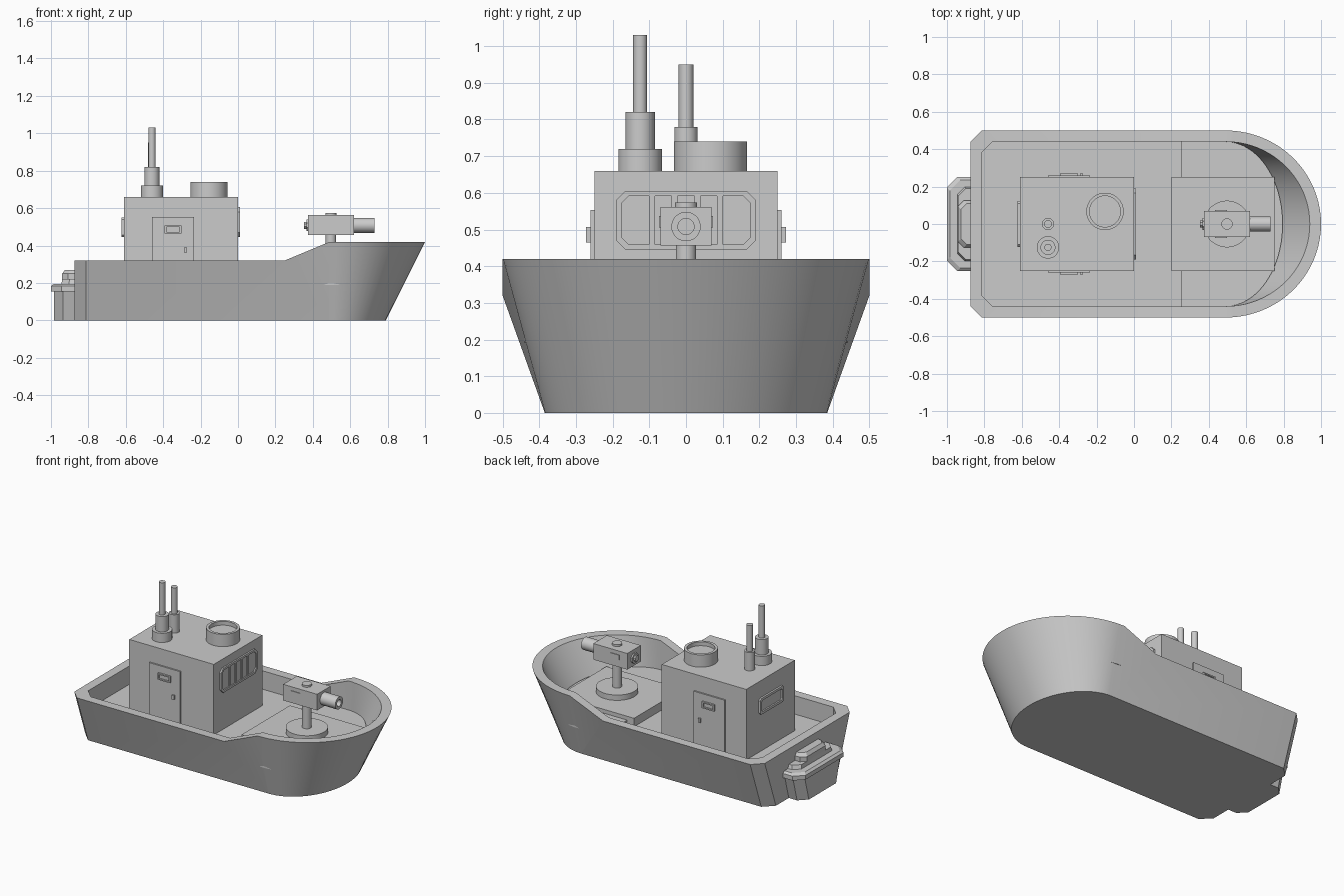
import bpy, bmesh
from math import sin, cos, pi, radians
from mathutils import Vector

if "Cube" in bpy.data.objects:
    bpy.data.objects.remove(bpy.data.objects["Cube"])


def loft(name, loops, smooth=False):
    """Skin equal-length closed loops and cap both ends."""
    bm = bmesh.new()
    rings = [[bm.verts.new(p) for p in loop] for loop in loops]
    n = len(rings[0])
    for a, b in zip(rings, rings[1:]):
        for i in range(n):
            j = (i + 1) % n
            bm.faces.new((a[i], a[j], b[j], b[i]))
    bm.faces.new(rings[0][::-1])
    bm.faces.new(rings[-1])
    bmesh.ops.recalc_face_normals(bm, faces=bm.faces)
    me = bpy.data.meshes.new(name)
    bm.to_mesh(me)
    bm.free()
    ob = bpy.data.objects.new(name, me)
    bpy.context.collection.objects.link(ob)
    if smooth:
        bpy.ops.object.select_all(action='DESELECT')
        ob.select_set(True)
        bpy.context.view_layer.objects.active = ob
        bpy.ops.object.shade_smooth_by_angle(angle=radians(30))
    return ob


def box(name, x0, x1, y0, y1, z0, z1):
    return loft(name, [[(x0, y0, z), (x1, y0, z), (x1, y1, z), (x0, y1, z)]
                       for z in (z0, z1)])


def lathe(name, origin, profile, axis='Z', n=32):
    """Stack of circles (radius, distance along axis)."""
    o = Vector(origin)
    loops = []
    for r, h in profile:
        loop = []
        for i in range(n):
            a = 2 * pi * (i + .5) / n
            c, s = r * cos(a), r * sin(a)
            loop.append(o + Vector((c, s, h) if axis == 'Z' else (h, c, s)))
        loops.append(loop)
    return loft(name, loops, True)


def outline(stern, cham, half, bend, bow, z_aft, z_fore, n=20):
    """Plan of the hull: chamfered stern, straight sides, rounded bow."""
    side = [(stern, -half + cham, z_aft), (stern + cham, -half, z_aft),
            (bend, -half, z_aft)]
    arc = []
    for i in range(2 * n + 1):
        a = -pi / 2 + pi * i / (2 * n)
        arc.append((.49 + (bow - .49) * cos(a), half * sin(a), z_fore))
    return side + arc + [(x, -y, z) for x, y, z in reversed(side)]


# Hull shell with bulwark and recessed deck
DECK, FORE, PLAT = .20, .23, .255
loft("hull", [outline(-.875, .062, .385, .485, .79, 0, 0),
              outline(-.875, .062, .5, .25, 1.0, .32, .42),
              outline(-.815, .06, .44, .25, .94, .32, .42),
              outline(-.815, .06, .44, .25, .785, DECK, DECK)], True)

# Raised foredeck and gun platform
fore = [(.25, -.44)] + [(.49 + .305 * cos(a), .44 * sin(a)) for a in
                        [-pi / 2 + pi * i / 40 for i in range(41)]] + [(.25, .44)]
loft("foredeck", [[(x, y, z) for x, y in fore] for z in (DECK - .01, FORE)])
box("gun_platform", .2, .75, -.25, .25, DECK - .01, PLAT)


# Stern step: tapered body, lip and small locker
def stern_loop(x0, half, cham, z):
    return [(-.87, -half, z), (x0 + cham, -half, z), (x0, -half + cham, z),
            (x0, half - cham, z), (x0 + cham, half, z), (-.87, half, z)]


loft("stern_body", [stern_loop(-.985, .19, .05, 0), stern_loop(-.985, .235, .05, .165)])
loft("stern_lip", [stern_loop(-1, .25, .055, .155), stern_loop(-1, .25, .055, .183),
                   stern_loop(-.985, .235, .055, .195)])
loft("stern_step", [stern_loop(-.945, .2, .04, .19), stern_loop(-.94, .19, .04, .22)])
loft("stern_locker", [stern_loop(-.94, .125, .03, .21), stern_loop(-.94, .125, .03, .25),
                      stern_loop(-.925, .11, .03, .27)])

# Cabin
box("cabin", -.61, 0, -.25, .25, DECK - .01, .66)

# Doors on both sides with window frame and handle
for s, tag in ((-1, "front"), (1, "back")):
    box("door_" + tag, -.46, -.235, s * .24, s * .26, DECK, .553)
    fr = []
    for x0, x1, z0, z1, y in ((-.392, -.302, .465, .507, .255), (-.392, -.302, .465, .507, .272),
                              (-.382, -.312, .473, .499, .272), (-.382, -.312, .473, .499, .262)):
        fr.append([(x0, s * y, z0), (x1, s * y, z0), (x1, s * y, z1), (x0, s * y, z1)])
    loft("door_window_" + tag, fr)
    box("door_handle_" + tag, -.29, -.274, s * .255, s * .27, .363, .39)


# Window frames on the cabin ends
def oct_loop(x, half, z0, z1, c):
    return [(x, -half + c, z0), (x, half - c, z0), (x, half, z0 + c), (x, half, z1 - c),
            (x, half - c, z1), (x, -half + c, z1), (x, -half, z1 - c), (x, -half, z0 + c)]


def window(name, x, d, half, z0, z1, c, w):
    loft(name, [oct_loop(x - d, half, z0, z1, c), oct_loop(x + d, half, z0, z1, c),
                oct_loop(x + d, half - w, z0 + w, z1 - w, c * .8),
                oct_loop(x + d * .2, half - w, z0 + w, z1 - w, c * .8)])


window("bridge_window", 0, .01, .19, .445, .605, .025, .014)
for i, y in enumerate((-.093, -.031, .031, .093)):
    box("window_bar_%d" % i, 0, .008, y - .008, y + .008, .455, .595)
window("rear_window", -.61, -.012, .122, .445, .55, .012, .016)

# Roof hatch and masts
lathe("roof_hatch", (-.155, .067, 0), [(.1, .65), (.1, .74), (.083, .74), (.083, .715)], n=40)
lathe("tall_mast", (-.46, -.125, 0), [(.06, .65), (.06, .72), (.04, .72), (.04, .82),
                                      (.019, .82), (.019, 1.03)])
lathe("short_mast", (-.46, 0, 0), [(.032, .65), (.032, .78), (.02, .78), (.02, .95)])

# Deck gun
lathe("gun_base", (.497, 0, 0), [(.125, PLAT - .01), (.125, .29)], n=40)
lathe("gun_post", (.497, 0, 0), [(.028, .28), (.028, .47)])
box("gun_body", .375, .62, -.07, .07, .457, .562)
lathe("gun_knob", (.497, 0, 0), [(.03, .555), (.03, .574)])
lathe("gun_barrel", (0, 0, .508), [(.04, .61), (.04, .73), (.022, .73), (.022, .66)], 'X')
lathe("gun_breech", (0, 0, .508), [(.034, .38), (.034, .365), (.02, .365), (.02, .353)], 'X', 8)
for s, tag in ((-1, "front"), (1, "back")):
    box("gun_side_panel_" + tag, .432, .498, s * .065, s * .074, .505, .537)
